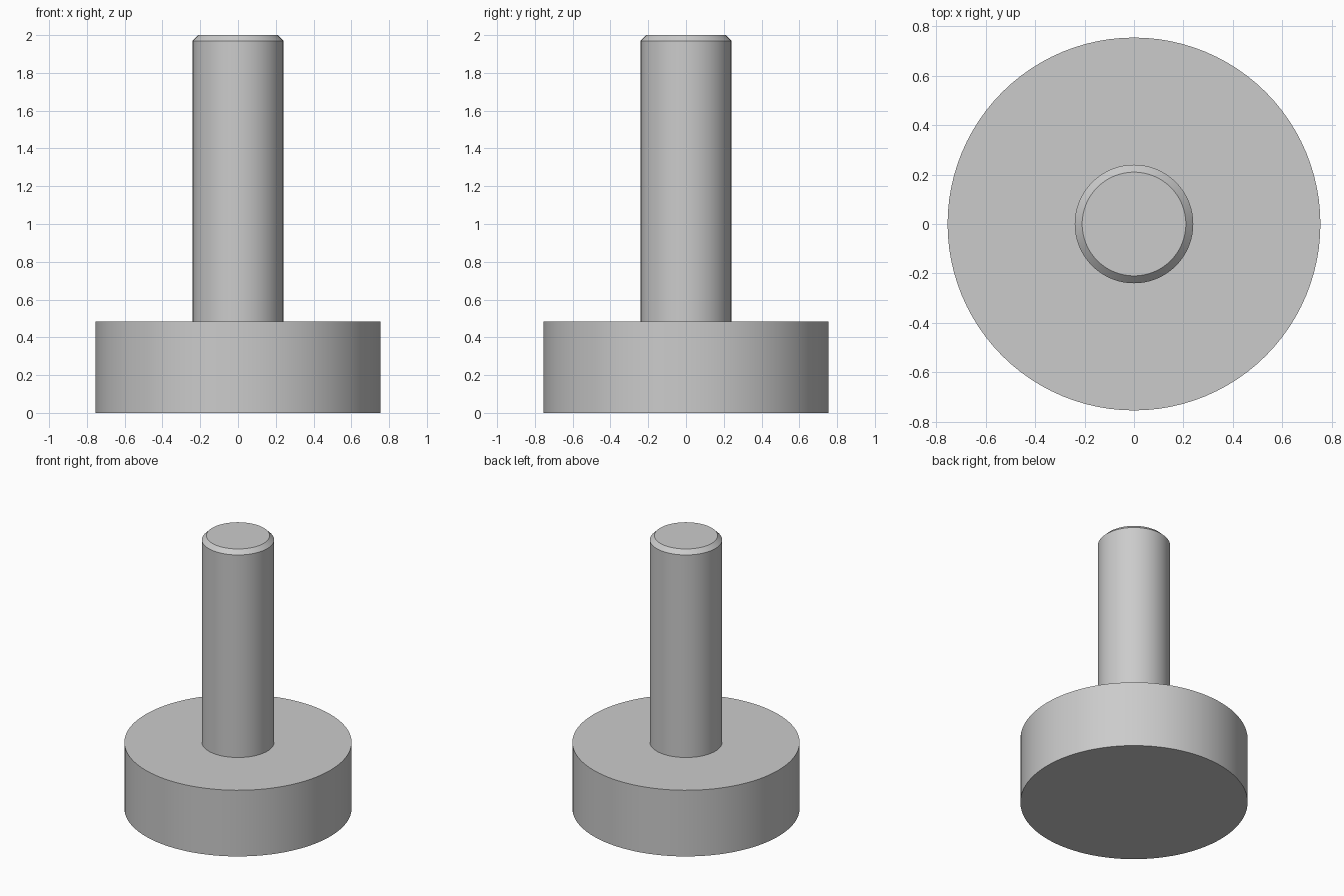
import bpy
import bmesh
import math

if "Cube" in bpy.data.objects:
    bpy.data.objects.remove(bpy.data.objects["Cube"], do_unlink=True)

SEGMENTS = 96
BASE_RADIUS, BASE_HEIGHT = 0.755, 0.485
SHAFT_RADIUS, TOP, CHAMFER = 0.24, 2.0, 0.03

# Plain grey metal
grey = bpy.data.materials.new("grey_metal")
grey.use_nodes = True
colour = (0.6, 0.6, 0.6, 1.0)
grey.diffuse_color = colour
grey.node_tree.nodes["Principled BSDF"].inputs["Base Color"].default_value = colour


def lathe(name, profile):
    """Spin a radius/height profile about the z axis."""
    bm = bmesh.new()
    verts = [bm.verts.new((r, 0, z)) for r, z in profile]
    edges = [bm.edges.new(pair) for pair in zip(verts, verts[1:])]
    bmesh.ops.spin(bm, geom=verts + edges, cent=(0, 0, 0), axis=(0, 0, 1),
                   angle=math.tau, steps=SEGMENTS)
    bmesh.ops.remove_doubles(bm, verts=bm.verts, dist=0.0001)
    bmesh.ops.recalc_face_normals(bm, faces=bm.faces)
    mesh = bpy.data.meshes.new(name)
    bm.to_mesh(mesh)
    bm.free()
    mesh.materials.append(grey)
    obj = bpy.data.objects.new(name, mesh)
    bpy.context.collection.objects.link(obj)
    bpy.ops.object.select_all(action="DESELECT")
    obj.select_set(True)
    bpy.context.view_layer.objects.active = obj
    bpy.ops.object.shade_smooth_by_angle(angle=math.radians(30))
    return obj


# Wide disc head with a chamfered shaft, turned as one solid
lathe("disc_head_and_shaft", [
    (0, 0),
    (BASE_RADIUS, 0),
    (BASE_RADIUS, BASE_HEIGHT),
    (SHAFT_RADIUS, BASE_HEIGHT),
    (SHAFT_RADIUS, TOP - CHAMFER),
    (SHAFT_RADIUS - CHAMFER, TOP),
    (0, TOP),
])
